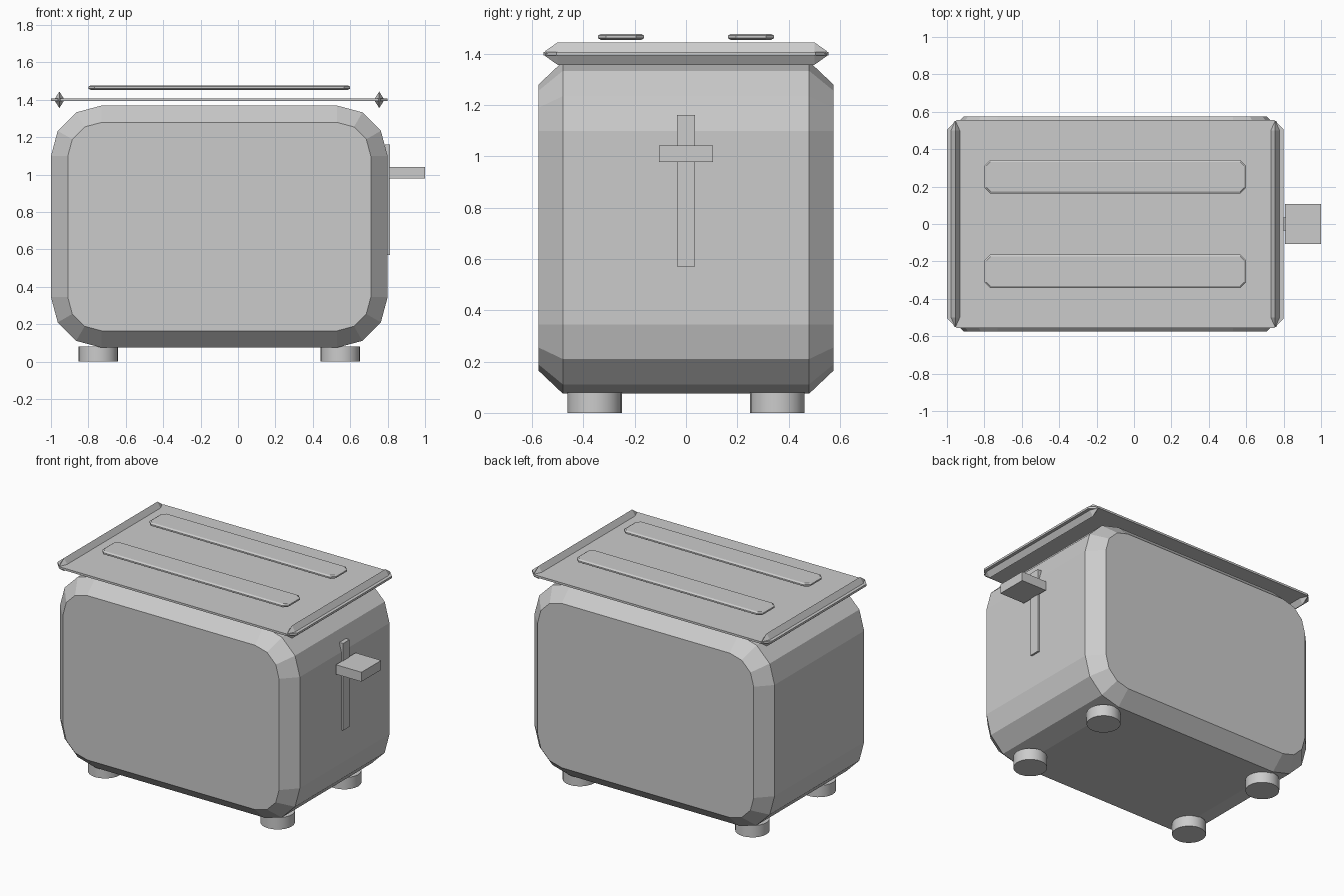
import bpy, bmesh, math

if "Cube" in bpy.data.objects:
    bpy.data.objects.remove(bpy.data.objects["Cube"])

CX = -0.1  # centre of the body along x


def loft(name, rings):
    """Skin a list of equal-length point rings and cap both ends."""
    bm = bmesh.new()
    rows = [[bm.verts.new(p) for p in ring] for ring in rings]
    n = len(rows[0])
    for a, b in zip(rows, rows[1:]):
        for i in range(n):
            j = (i + 1) % n
            bm.faces.new((a[i], a[j], b[j], b[i]))
    bm.faces.new(rows[0])
    bm.faces.new(rows[-1])
    bmesh.ops.recalc_face_normals(bm, faces=bm.faces)
    mesh = bpy.data.meshes.new(name)
    bm.to_mesh(mesh)
    bm.free()
    ob = bpy.data.objects.new(name, mesh)
    bpy.context.collection.objects.link(ob)
    return ob


def round_rect(hw, hh, r, seg):
    """Rounded rectangle outline centred on the origin."""
    pts = []
    for k, (sx, sy) in enumerate(((1, 1), (-1, 1), (-1, -1), (1, -1))):
        for s in range(seg + 1):
            a = math.pi / 2 * (k + s / seg)
            pts.append((sx * (hw - r) + r * math.cos(a),
                        sy * (hh - r) + r * math.sin(a)))
    return pts


def box(name, x0, x1, y0, y1, z0, z1):
    corners = ((x0, y0), (x1, y0), (x1, y1), (x0, y1))
    return loft(name, [[(x, y, z) for x, y in corners] for z in (z0, z1)])


# body: rounded profile with chamfered front and back rims
loft("body", [[(CX + u, y, 0.722 + v)
               for u, v in round_rect(0.9 - d, 0.647 - d, 0.27 - d, 3)]
              for y, d in ((-0.575, 0.09), (-0.48, 0), (0.48, 0), (0.575, 0.09))])

# thin top plate floating over the body, with clipped corners
loft("top_plate", [[(CX + u, v, z) for u, v in round_rect(0.9, 0.555, 0.05, 1)]
                   for z in (1.393, 1.407)])

# diamond-section ridges along both ends of the plate
diamond = ((0.028, 0), (0, 0.044), (-0.028, 0), (0, -0.044))
for side, s in (("left", -1), ("right", 1)):
    loft(f"plate_ridge_{side}",
         [[(CX + s * 0.855 + u * k, y, 1.4 + v * k) for u, v in diamond]
          for y, k in ((-0.55, 0.2), (-0.5, 1), (0.5, 1), (0.55, 0.2))])

# bread slots: thin raised pads with clipped corners
for side, s in (("front", -1), ("back", 1)):
    loft(f"bread_slot_{side}",
         [[(CX + u, s * 0.253 + v, z) for u, v in round_rect(0.7 - d, 0.09 - d, 0.032 - d, 1)]
          for z, d in ((1.453, 0.012), (1.46, 0), (1.47, 0), (1.477, 0.012))])

# lever track and lever on the right side
box("lever_track", 0.785, 0.813, -0.035, 0.035, 0.57, 1.16)
box("lever", 0.808, 1.0, -0.106, 0.106, 0.978, 1.042)

# feet
for sx in (-1, 1):
    for sy in (-1, 1):
        bpy.ops.mesh.primitive_cylinder_add(
            vertices=24, radius=0.106, depth=0.08,
            location=(CX + sx * 0.647, sy * 0.356, 0.04))
        ob = bpy.context.object
        ob.name = f"foot_{'left' if sx < 0 else 'right'}_{'front' if sy < 0 else 'back'}"
        bpy.ops.object.shade_smooth_by_angle()
